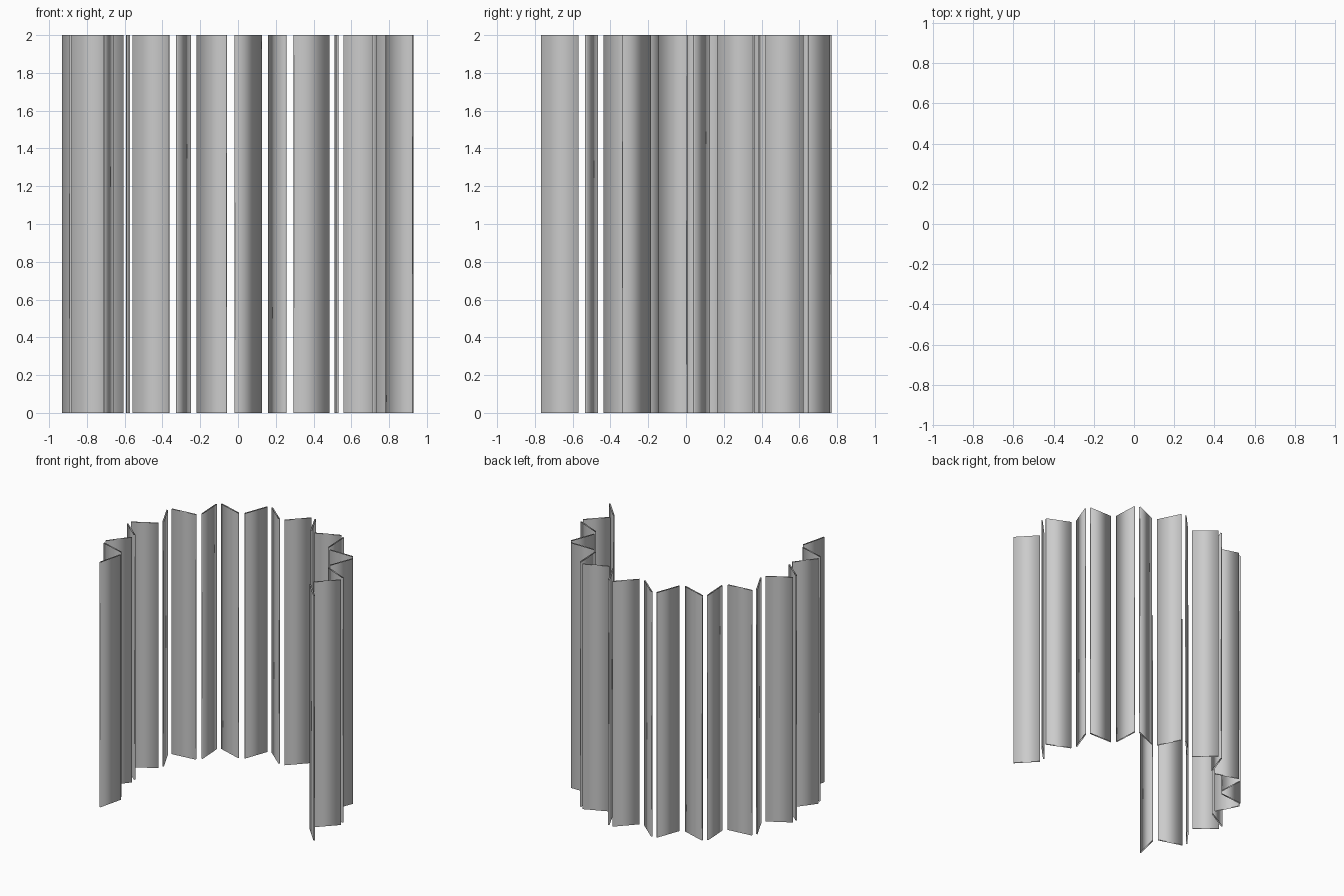
import bpy
from math import radians, cos, sin

if "Cube" in bpy.data.objects:
    bpy.data.objects.remove(bpy.data.objects["Cube"])

HEIGHT, LENGTH, THICK = 2.0, 0.203, 0.010
RADIUS = 0.856                # distance of panel centres from the arc centre
CENTRE = (0.004, -0.161)
PAIR_STEP, SPREAD, FOLD = 23.35, 5.2, 40.0
MID_ANGLE = 104.75

# Shared slat mesh: thin upright sleeve, open at top and bottom, smooth shaded
a, b = LENGTH / 2, THICK / 2
ring = [(-a, -b), (a, -b), (a, b), (-a, b)]
verts = [(x, y, z) for z in (0, HEIGHT) for x, y in ring]
faces = [(i, (i + 1) % 4, (i + 1) % 4 + 4, i + 4) for i in range(4)]
slat = bpy.data.meshes.new("screen_panel")
slat.from_pydata(verts, [], faces)
for p in slat.polygons:
    p.use_smooth = True


def panel(angle, turn):
    """Stand one panel on the arc, turned away from the radial direction."""
    ob = bpy.data.objects.new("screen_panel", slat)
    t = radians(angle)
    ob.location = (CENTRE[0] + RADIUS * cos(t), CENTRE[1] + RADIUS * sin(t), 0)
    ob.rotation_euler.z = radians(angle + turn)
    bpy.context.collection.objects.link(ob)


# Zigzag arc: panel pairs meeting at outer folds, a single panel at each end
for j in range(-5, 6):
    fold_angle = MID_ANGLE + j * PAIR_STEP
    if j > -5:
        panel(fold_angle - SPREAD, FOLD)
    if j < 5:
        panel(fold_angle + SPREAD, -FOLD)
